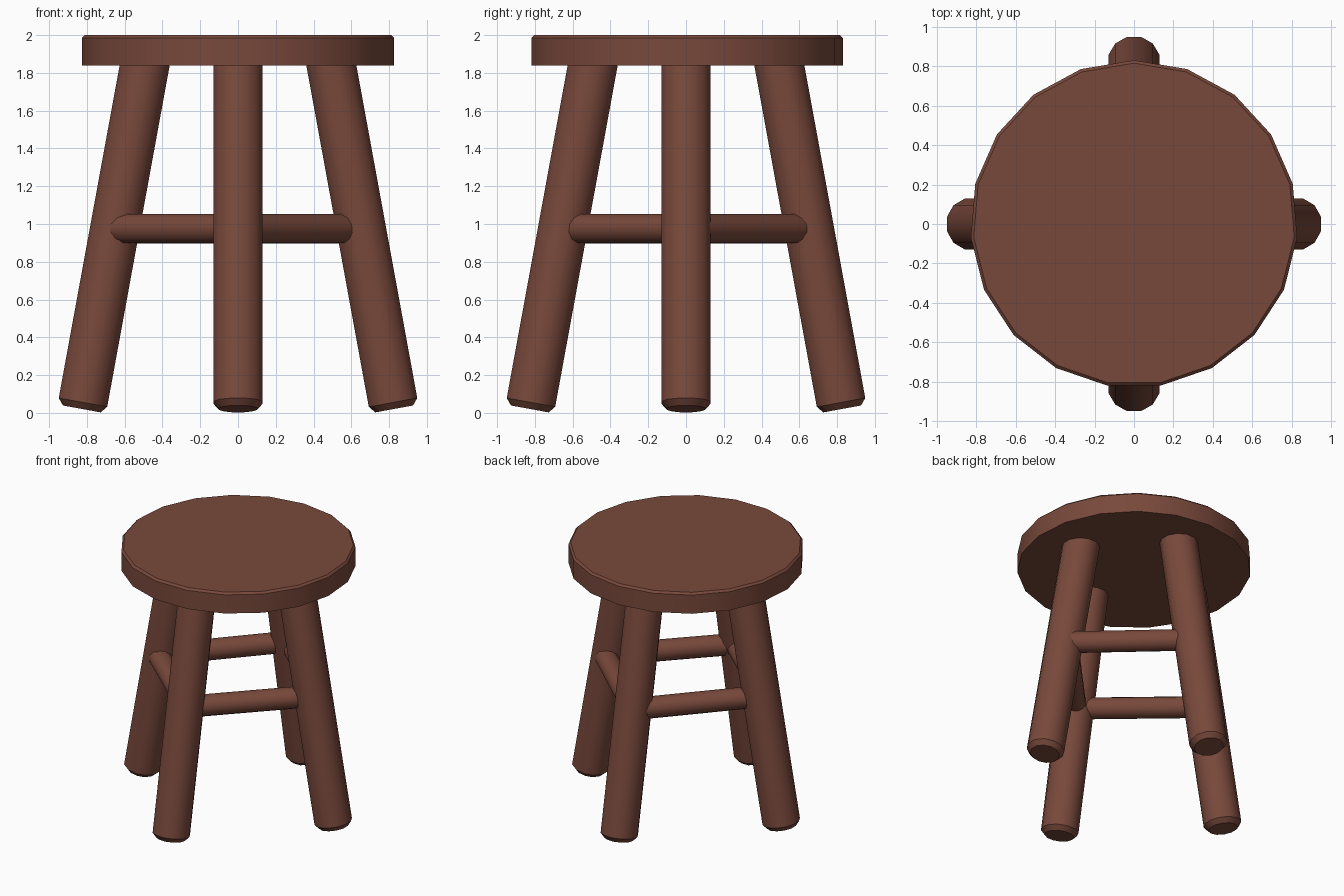
import bpy, math
from mathutils import Vector, Matrix

if "Cube" in bpy.data.objects:
    bpy.data.objects.remove(bpy.data.objects["Cube"])

wood = bpy.data.materials.new("brown wood")
wood.diffuse_color = (0.19, 0.066, 0.044, 1)
wood.use_nodes = True
wood.node_tree.nodes["Principled BSDF"].inputs["Base Color"].default_value = wood.diffuse_color


def lathe(name, profile, sides, start, end, phase=0.0):
    """Closed turned part: profile is (radius, distance along the axis from start)."""
    verts, faces = [], []
    for r, h in profile:
        for i in range(sides):
            a = phase + 2 * math.pi * i / sides
            verts.append((r * math.cos(a), r * math.sin(a), h))
    for k in range(len(profile) - 1):
        for i in range(sides):
            j = (i + 1) % sides
            faces.append((k * sides + i, k * sides + j,
                          (k + 1) * sides + j, (k + 1) * sides + i))
    faces.append(tuple(reversed(range(sides))))
    last = (len(profile) - 1) * sides
    faces.append(tuple(range(last, last + sides)))
    mesh = bpy.data.meshes.new(name)
    mesh.from_pydata(verts, [], faces)
    axis = (Vector(end) - Vector(start)).normalized()
    rot = Vector((0, 0, 1)).rotation_difference(axis).to_matrix().to_4x4()
    mesh.transform(Matrix.Translation(start) @ rot)
    mesh.materials.append(wood)
    obj = bpy.data.objects.new(name, mesh)
    bpy.context.collection.objects.link(obj)
    bpy.ops.object.select_all(action='DESELECT')
    obj.select_set(True)
    bpy.context.view_layer.objects.active = obj
    bpy.ops.object.shade_smooth_by_angle(angle=math.radians(35))
    return obj


# Seat: 19-sided disc with a small top bevel
lathe("seat", [(0.83, 0), (0.83, 0.145), (0.815, 0.16)], 19,
      (0, 0, 1.84), (0, 0, 2), math.pi / 2)

# Four splayed legs with chamfered feet
names = ["front", "right", "back", "left"]
for k, n in enumerate(names):
    a = -math.pi / 2 + k * math.pi / 2
    d = Vector((math.cos(a), math.sin(a), 0))
    foot = d * 0.827 + Vector((0, 0, 0.021))
    top = d * 0.485 + Vector((0, 0, 1.89))
    length = (top - foot).length
    lathe(n + "_leg", [(0.105, 0), (0.135, 0.035), (0.135, length)], 12,
          foot, top, math.pi / 12)

# Stretchers between neighbouring legs, each end offset slightly in or out
offsets = [(0.455, 0.435), (0.505, 0.465), (0.49, 0.44), (0.495, 0.44)]
for k, (d0, d1) in enumerate(offsets):
    a = -math.pi / 4 + k * math.pi / 2
    out = Vector((math.cos(a), math.sin(a), 0))
    along = Vector((-out.y, out.x, 0))
    z = Vector((0, 0, 0.975))
    p0, p1 = out * d0 - along * 0.43 + z, out * d1 + along * 0.43 + z
    lathe("stretcher_%s_%s" % (names[k], names[(k + 1) % 4]),
          [(0.079, 0), (0.079, (p1 - p0).length)], 12, p0, p1)
